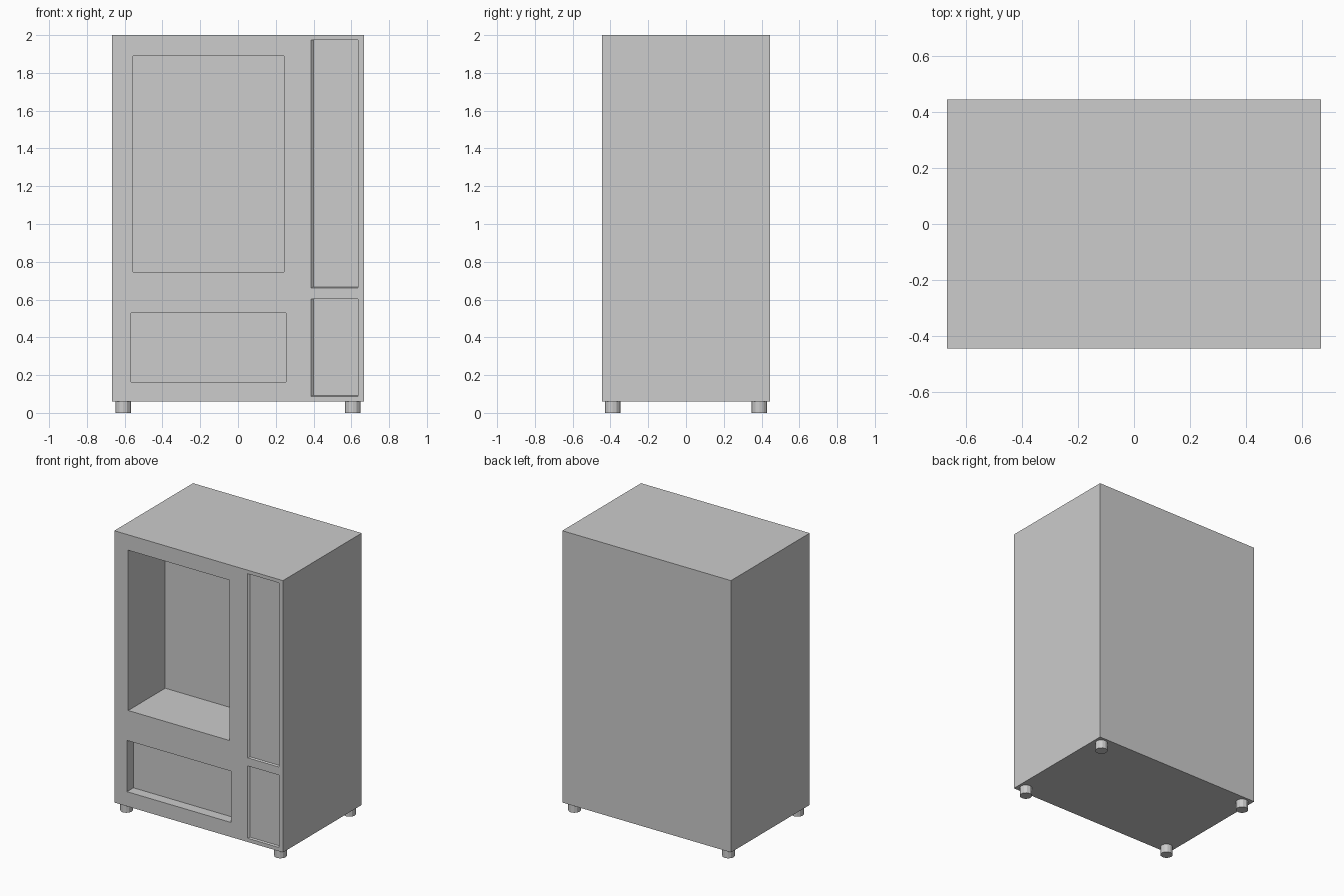
import bpy
import bmesh

cube = bpy.data.objects.get("Cube")
if cube:
    bpy.data.objects.remove(cube, do_unlink=True)

HALF_W, HALF_D = 0.666, 0.444
BOTTOM, TOP = 0.06, 2.0

grey = bpy.data.materials.new("light grey")
grey.use_nodes = True
grey.diffuse_color = (0.604, 0.604, 0.604, 1)
grey.node_tree.nodes["Principled BSDF"].inputs["Base Color"].default_value = grey.diffuse_color


def add_object(name, bm):
    bmesh.ops.recalc_face_normals(bm, faces=bm.faces)
    mesh = bpy.data.meshes.new(name)
    bm.to_mesh(mesh)
    bm.free()
    mesh.materials.append(grey)
    obj = bpy.data.objects.new(name, mesh)
    bpy.context.collection.objects.link(obj)
    return obj


def box(name, x, y, z, slope=(0, 0)):
    """Box from ranges; slope shifts the left and lower walls along y."""
    bm = bmesh.new()
    bmesh.ops.create_cube(bm, size=1)
    for v in bm.verts:
        i, j, k = (int(c > 0) for c in v.co)
        lean = 2 * j - 1
        v.co = (x[i] + (1 - i) * lean * slope[0], y[j],
                z[k] + (1 - k) * lean * slope[1])
    return add_object(name, bm)


def recess(body, x, z, depth, slope=(0, 0)):
    """Cut an opening of the given depth into the front."""
    cutter = box("cutter", x, (-HALF_D - depth, -HALF_D + depth), z, slope)
    cutter.hide_render = True
    cut = body.modifiers.new("recess", "BOOLEAN")
    cut.operation = "DIFFERENCE"
    cut.solver = "EXACT"
    cut.object = cutter
    bpy.context.view_layer.objects.active = body
    bpy.ops.object.modifier_apply(modifier=cut.name)
    bpy.data.objects.remove(cutter, do_unlink=True)


# Cabinet with its front openings
cabinet = box("cabinet", (-HALF_W, HALF_W), (-HALF_D, HALF_D), (BOTTOM, TOP))
recess(cabinet, (-0.556, 0.244), (0.746, 1.89), 0.417)      # display window
recess(cabinet, (-0.566, 0.254), (0.164, 0.53), 0.073)      # collection tray
panel_x, panel_slope = (0.387, 0.635), (0.012, 0.006)
recess(cabinet, panel_x, (0.661, 1.975), 0.011, panel_slope)  # upper side panel
recess(cabinet, panel_x, (0.087, 0.603), 0.011, panel_slope)  # lower side panel

# Short round feet at the corners
for side, sx in (("left", 1), ("right", -1)):
    for end, sy in (("front", -1), ("back", 1)):
        bm = bmesh.new()
        bmesh.ops.create_cone(bm, cap_ends=True, segments=12, radius1=0.041,
                              radius2=0.041, depth=BOTTOM)
        bmesh.ops.translate(bm, verts=bm.verts,
                            vec=(sx * 0.608, sy * 0.389, BOTTOM / 2))
        add_object(f"{end}_{side}_foot", bm)
